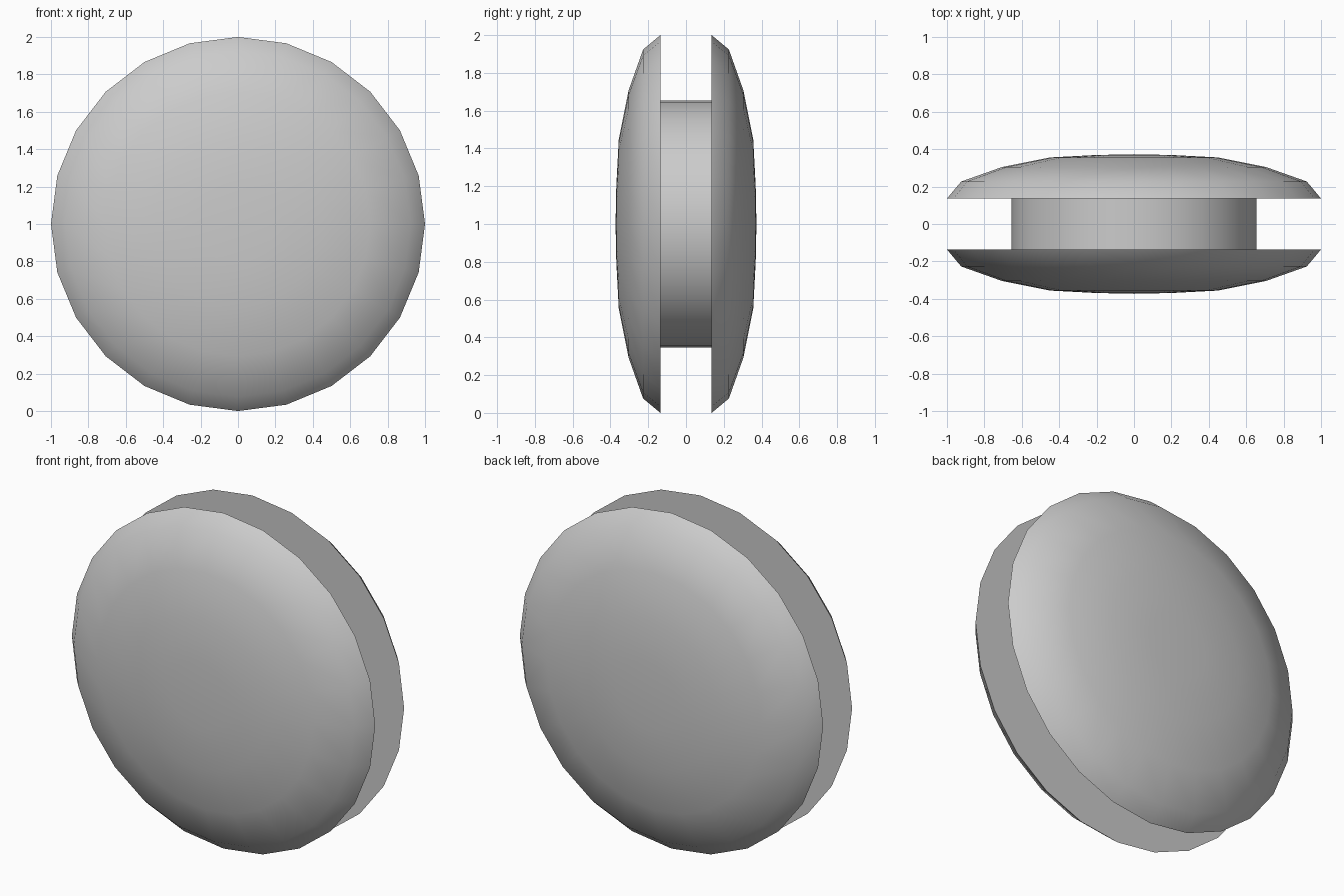
import bpy, bmesh, math

if "Cube" in bpy.data.objects:
    bpy.data.objects.remove(bpy.data.objects["Cube"])

def lathe(name, profile, sides):
    """Spin (radius, y) points round the horizontal y axis through z = 1."""
    bm = bmesh.new()
    rings = []
    for r, y in profile:
        if r == 0:
            rings.append([bm.verts.new((0, y, 1))] * sides)
        else:
            rings.append([bm.verts.new((r * math.sin(2 * math.pi * i / sides), y,
                                        1 + r * math.cos(2 * math.pi * i / sides)))
                          for i in range(sides)])
    for a, b in zip(rings, rings[1:]):
        for i in range(sides):
            j = (i + 1) % sides
            quad = list(dict.fromkeys((a[i], a[j], b[j], b[i])))
            bm.faces.new(quad)
    bmesh.ops.recalc_face_normals(bm, faces=bm.faces)
    mesh = bpy.data.meshes.new(name)
    bm.to_mesh(mesh)
    bm.free()
    obj = bpy.data.objects.new(name, mesh)
    bpy.context.collection.objects.link(obj)
    bpy.ops.object.select_all(action='DESELECT')
    obj.select_set(True)
    bpy.context.view_layer.objects.active = obj
    bpy.ops.object.shade_smooth_by_angle(angle=math.radians(40))
    return obj

# Domed outer halves with flat inner faces
half = [(0, 0.373), (0.2, 0.369), (0.447, 0.356), (0.707, 0.304),
        (0.924, 0.227), (1.0, 0.136), (0.6, 0.136), (0, 0.136)]
for name, side in (("front_half", -1), ("back_half", 1)):
    lathe(name, [(r, side * y) for r, y in half], 24)

# Hub joining the two halves
lathe("hub", [(0, -0.138), (0.655, -0.138), (0.655, 0.138), (0, 0.138)], 32)
